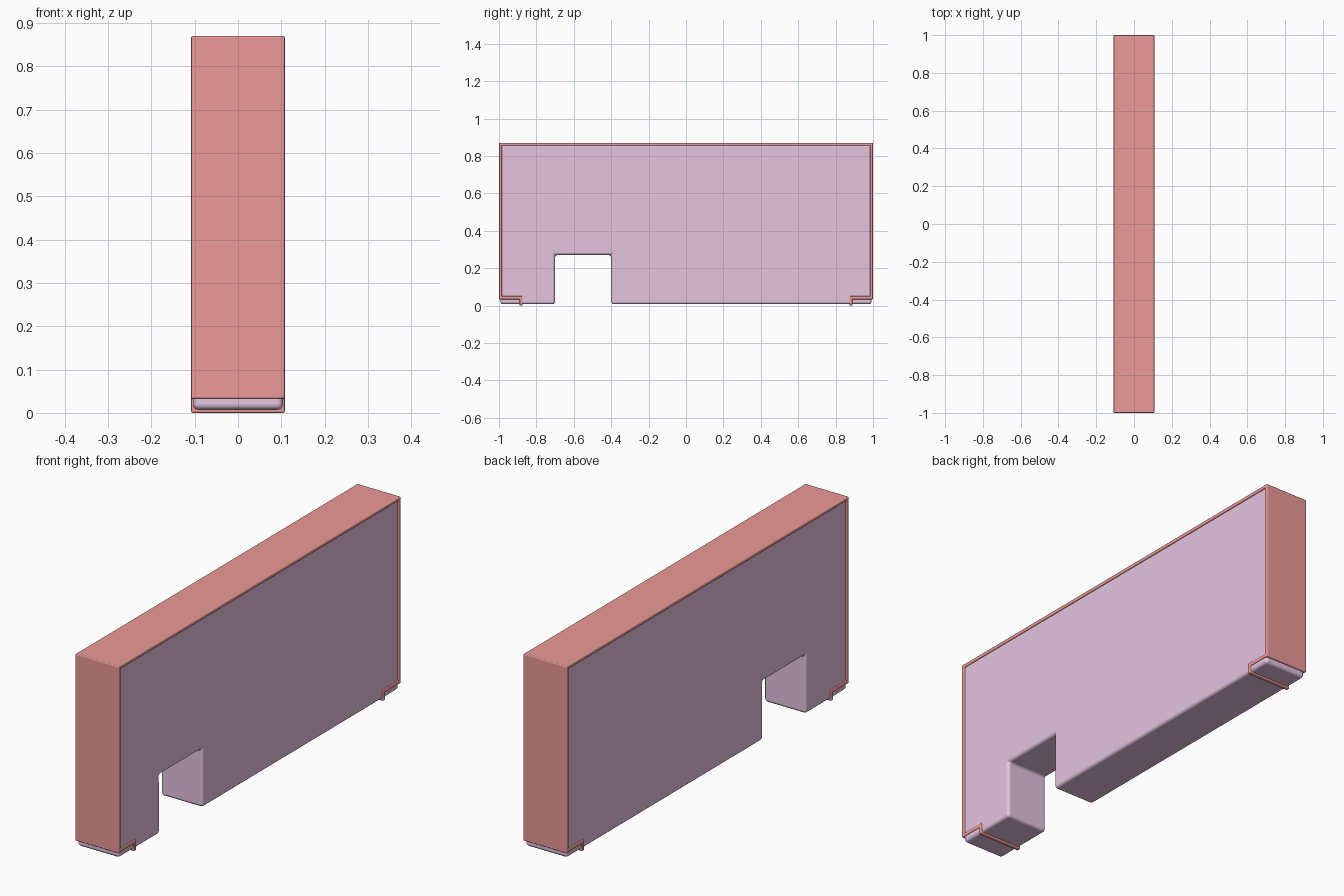
import bpy, bmesh

if "Cube" in bpy.data.objects:
    bpy.data.objects.remove(bpy.data.objects["Cube"])


def material(name, color):
    m = bpy.data.materials.new(name)
    m.diffuse_color = color
    m.use_nodes = True
    m.node_tree.nodes["Principled BSDF"].inputs["Base Color"].default_value = m.diffuse_color
    return m


def extrude_profile(name, points, half_width, bevel, mat):
    """Extrude a closed (y, z) profile symmetrically along x and round its edges."""
    bm = bmesh.new()
    face = bm.faces.new([bm.verts.new((-half_width, y, z)) for y, z in points])
    new = bmesh.ops.extrude_face_region(bm, geom=[face])["geom"]
    bmesh.ops.translate(bm, vec=(2 * half_width, 0, 0),
                        verts=[v for v in new if isinstance(v, bmesh.types.BMVert)])
    bmesh.ops.recalc_face_normals(bm, faces=bm.faces)
    mesh = bpy.data.meshes.new(name)
    bm.to_mesh(mesh)
    bm.free()
    obj = bpy.data.objects.new(name, mesh)
    bpy.context.collection.objects.link(obj)
    mesh.materials.append(mat)
    mod = obj.modifiers.new("rounded_edges", "BEVEL")
    mod.width, mod.segments = bevel, 3
    mod.harden_normals = True
    bpy.ops.object.select_all(action="DESELECT")
    obj.select_set(True)
    bpy.context.view_layer.objects.active = obj
    bpy.ops.object.shade_smooth_by_angle()
    return obj


pink = material("pink", (0.78, 0.55, 0.74, 1))
red = material("red", (0.83, 0.32, 0.31, 1))

# Panel body with a rectangular notch in the underside
panel = [(-0.992, 0.007), (-0.70, 0.007), (-0.70, 0.27), (-0.40, 0.27),
         (-0.40, 0.007), (0.992, 0.007), (0.992, 0.862), (-0.992, 0.862)]
extrude_profile("panel_body", panel, 0.104, 0.014, pink)

# Trim band: wraps ends and top, steps inward at the bottom and down under the panel
half = [(0.89, 0.0), (0.89, 0.033), (1.0, 0.033), (1.0, 0.87)]
inner = [(0.984, 0.855), (0.984, 0.05), (0.873, 0.05), (0.873, 0.0)]
band = ([(-y, z) for y, z in half] + half[::-1] + inner[::-1]
        + [(-y, z) for y, z in inner])
extrude_profile("trim_band", band, 0.108, 0.004, red)
